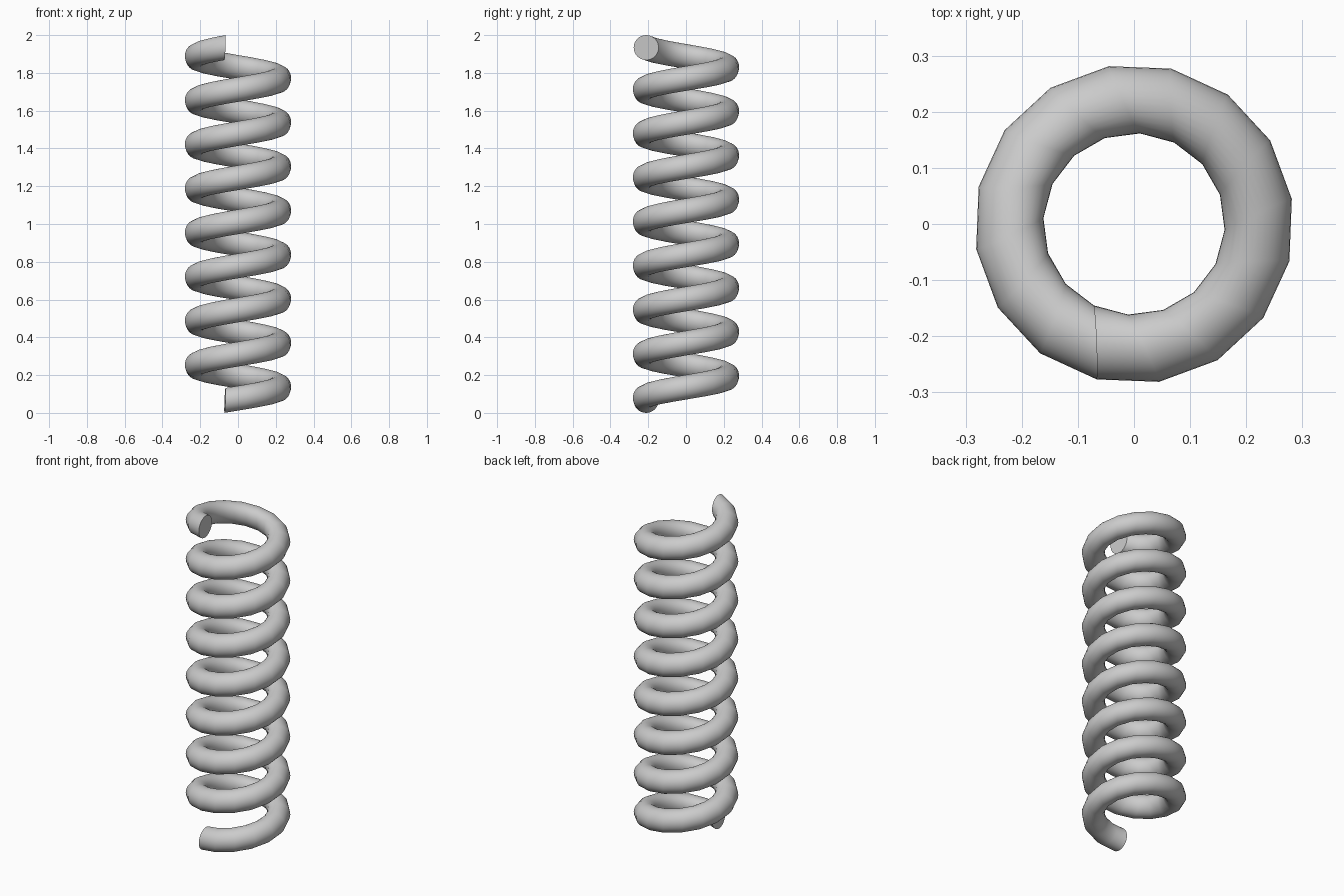
import bpy, bmesh, math
from mathutils import Matrix, Vector

if "Cube" in bpy.data.objects:
    bpy.data.objects.remove(bpy.data.objects["Cube"])

TURNS, STEPS, WIRE, HEIGHT = 8, 16, 0.066, 2.0
rise = (HEIGHT - 2 * WIRE) / (TURNS * STEPS)

bm = bmesh.new()

# round wire profile, standing nearly parallel to the YZ plane
place = (Matrix.Translation((-0.069, -0.211, WIRE))
         @ Matrix.Rotation(math.radians(2.3), 4, 'Z')
         @ Matrix.Rotation(math.radians(92.5), 4, 'Y'))
bmesh.ops.create_circle(bm, segments=32, radius=WIRE, matrix=place)

# sweep the profile up the coil
bmesh.ops.spin(bm, geom=bm.verts[:] + bm.edges[:], cent=(0, 0, 0), axis=(0, 0, 1),
               dvec=Vector((0, 0, rise)), angle=2 * math.pi * TURNS,
               steps=TURNS * STEPS, use_duplicate=False)

# flat caps on both cut ends
bmesh.ops.holes_fill(bm, edges=[e for e in bm.edges if e.is_boundary], sides=0)
bmesh.ops.recalc_face_normals(bm, faces=bm.faces[:])

mesh = bpy.data.meshes.new("coil_spring")
bm.to_mesh(mesh)
bm.free()
spring = bpy.data.objects.new("coil_spring", mesh)
bpy.context.collection.objects.link(spring)
bpy.context.view_layer.objects.active = spring
spring.select_set(True)
bpy.ops.object.shade_smooth_by_angle(angle=math.radians(40))
